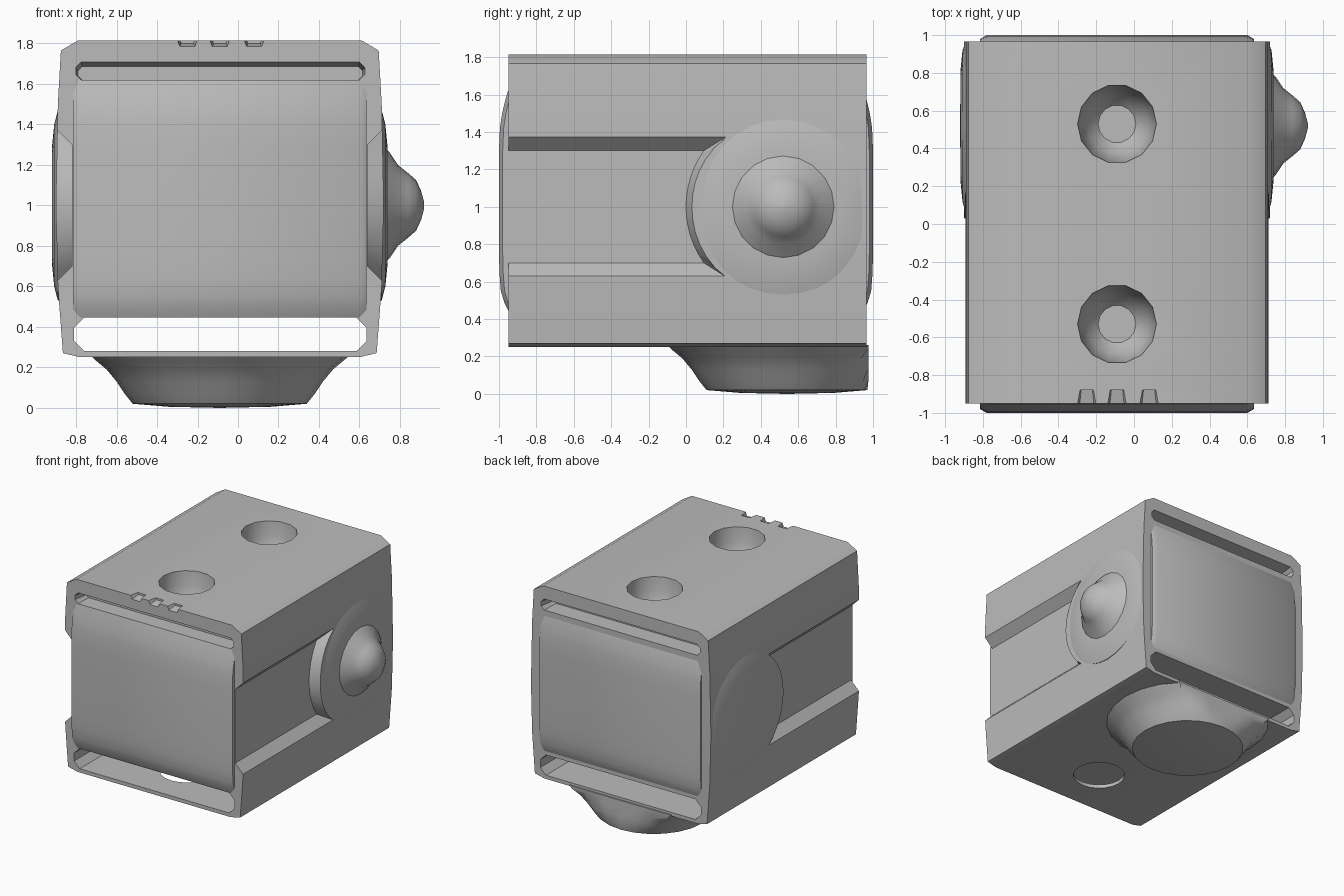
import bpy, bmesh, math
from mathutils import Matrix, Vector

if "Cube" in bpy.data.objects:
    bpy.data.objects.remove(bpy.data.objects["Cube"], do_unlink=True)

MID = -0.09        # middle plane of the casing in x
HUB = (0.52, 1.0)  # y, z of the side hub

grey = bpy.data.materials.new("plain grey")
grey.use_nodes = True
grey.diffuse_color = (0.5, 0.5, 0.5, 1)
grey.node_tree.nodes["Principled BSDF"].inputs["Base Color"].default_value = (0.5, 0.5, 0.5, 1)


def loft(name, loops):
    """Closed solid through rings of equal point count."""
    bm = bmesh.new()
    rings = [[bm.verts.new(p) for p in loop] for loop in loops]
    n = len(rings[0])
    for a, b in zip(rings, rings[1:]):
        for i in range(n):
            bm.faces.new((a[i], a[(i + 1) % n], b[(i + 1) % n], b[i]))
    bm.faces.new(rings[0][::-1])
    bm.faces.new(rings[-1])
    bmesh.ops.recalc_face_normals(bm, faces=bm.faces)
    mesh = bpy.data.meshes.new(name)
    bm.to_mesh(mesh)
    bm.free()
    mesh.materials.append(grey)
    obj = bpy.data.objects.new(name, mesh)
    bpy.context.collection.objects.link(obj)
    return obj


def lathe(name, profile, centre, axis="Z", sides=32, back_limit=9):
    """Round solid from (radius, height) pairs."""
    turn = Matrix.Rotation(math.pi / 2, 3, "Y") if axis == "X" else Matrix.Identity(3)
    loops = []
    for r, h in profile:
        ring = []
        for i in range(sides):
            a = math.tau * i / sides
            p = turn @ Vector((r * math.cos(a), r * math.sin(a), h)) + Vector(centre)
            p.y = min(p.y, back_limit)
            ring.append(p)
        loops.append(ring)
    return loft(name, loops)


def octagon(x0, x1, z0, z1, c, y):
    """Rectangle with clipped corners, facing y."""
    return [(x0 + c, y, z0), (x1 - c, y, z0), (x1, y, z0 + c), (x1, y, z1 - c),
            (x1 - c, y, z1), (x0 + c, y, z1), (x0, y, z1 - c), (x0, y, z0 + c)]


def cut(obj, cutter):
    mod = obj.modifiers.new("cut", "BOOLEAN")
    mod.operation, mod.solver, mod.object = "DIFFERENCE", "EXACT", cutter
    bpy.context.view_layer.objects.active = obj
    bpy.ops.object.modifier_apply(modifier=mod.name)
    bpy.data.objects.remove(cutter, do_unlink=True)


def groove_outline(x, half, reach):
    """Side groove that ends in an arc around the hub."""
    pts = [(x, -1.2, HUB[1] - half)]
    for i in range(13):
        z = HUB[1] - half + 2 * half * i / 12
        y = HUB[0] - math.sqrt(reach ** 2 - (z - HUB[1]) ** 2)
        pts.append((x, y, z))
    return pts + [(x, -1.2, HUB[1] + half)]


# Casing: soft-cornered block, slightly wider in the middle
half_outline = [(0.69, 0.25), (0.775, 0.27), (0.8, 0.6), (0.81, 1.0),
                (0.8, 1.5), (0.785, 1.765), (0.70, 1.815)]
outline = half_outline + [(-x, z) for x, z in reversed(half_outline)]
casing = loft("casing", [[(MID + x, y, z) for x, z in outline] for y in (-0.95, 0.965)])

# Through slot at the bottom, shallow slots at the top of both ends
cut(casing, loft("slot", [octagon(-0.81, 0.635, 0.28, 0.445, 0.05, y) for y in (-1.2, 1.2)]))
for s in (-1, 1):
    cut(casing, loft("slot", [octagon(-0.81, 0.635, 1.62, 1.725, 0.03, s * 1.05),
                              octagon(-0.79, 0.615, 1.62, 1.685, 0.02, s * 0.82)]))

# Grooves along both sides
for s in (-1, 1):
    cut(casing, loft("groove", [groove_outline(MID + s * 0.73, 0.3, 0.52),
                                groove_outline(MID + s * 0.83, 0.4, 0.48)]))

# Round pits in the top and the opening in the floor plate
for y in (-0.53, 0.53):
    cut(casing, lathe("pit", [(0.1, 1.5), (0.16, 1.56), (0.2, 1.7), (0.215, 1.9)],
                      (MID, y, 0), sides=14))
cut(casing, lathe("opening", [(0.2, 0.1), (0.2, 0.35)], (MID, -0.53, 0), sides=20))

# Small notches along the front top edge
for x in (-0.25, -0.09, 0.08):
    cut(casing, loft("notch", [[(x - w, y, 1.85), (x + w, y, 1.85),
                                (x + w * 0.6, y, z), (x - w * 0.6, y, z)]
                               for w, y, z in ((0.07, -1.0, 1.775), (0.05, -0.88, 1.8))]))

# Bulging end panels
bulge = [(0.9, 0.445), (0.95, 0.445), (0.972, 0.49), (0.99, 0.55), (0.997, 0.64),
         (1.0, 0.75), (1.0, 1.3), (0.995, 1.42), (0.983, 1.5), (0.966, 1.57),
         (0.952, 1.62), (0.9, 1.62)]
panels = []
for name, s in (("front_panel", -1), ("back_panel", 1)):
    panels.append(loft(name, [[(MID + w, s * (y - inset), z) for y, z in bulge]
                              for w, inset in ((-0.725, 0.02), (-0.69, 0), (0.69, 0), (0.725, 0.02))]))

# Raised round pads on both sides, with the knob on the left one
dome = [(0.47, 0.76), (0.47, 0.8), (0.4, 0.818), (0.3, 0.828), (0.1, 0.83)]
pads = []
for name, s in (("left_pad", 1), ("right_pad", -1)):
    pads.append(lathe(name, [(r, s * h) for r, h in dome], (MID, *HUB), "X", back_limit=0.965))
knob = lathe("knob", [(0.29, 0.72), (0.26, 0.75), (0.2, 0.79), (0.16, 0.84), (0.125, 0.88),
                      (0.07, 0.905), (0.015, 0.92)], (0, *HUB), "X", 20)

# Flared foot under the rear, flattened at the back
foot = lathe("foot", [(0.02, 0.0), (0.25, 0.005), (0.43, 0.02), (0.47, 0.07), (0.51, 0.13),
                      (0.56, 0.19), (0.62, 0.24), (0.64, 0.26)],
             (MID, 0.54, 0), sides=24, back_limit=0.975)

for obj in [casing, foot, knob] + panels + pads:
    bpy.ops.object.select_all(action="DESELECT")
    obj.select_set(True)
    bpy.context.view_layer.objects.active = obj
    bpy.ops.object.shade_smooth_by_angle(angle=math.radians(32))
